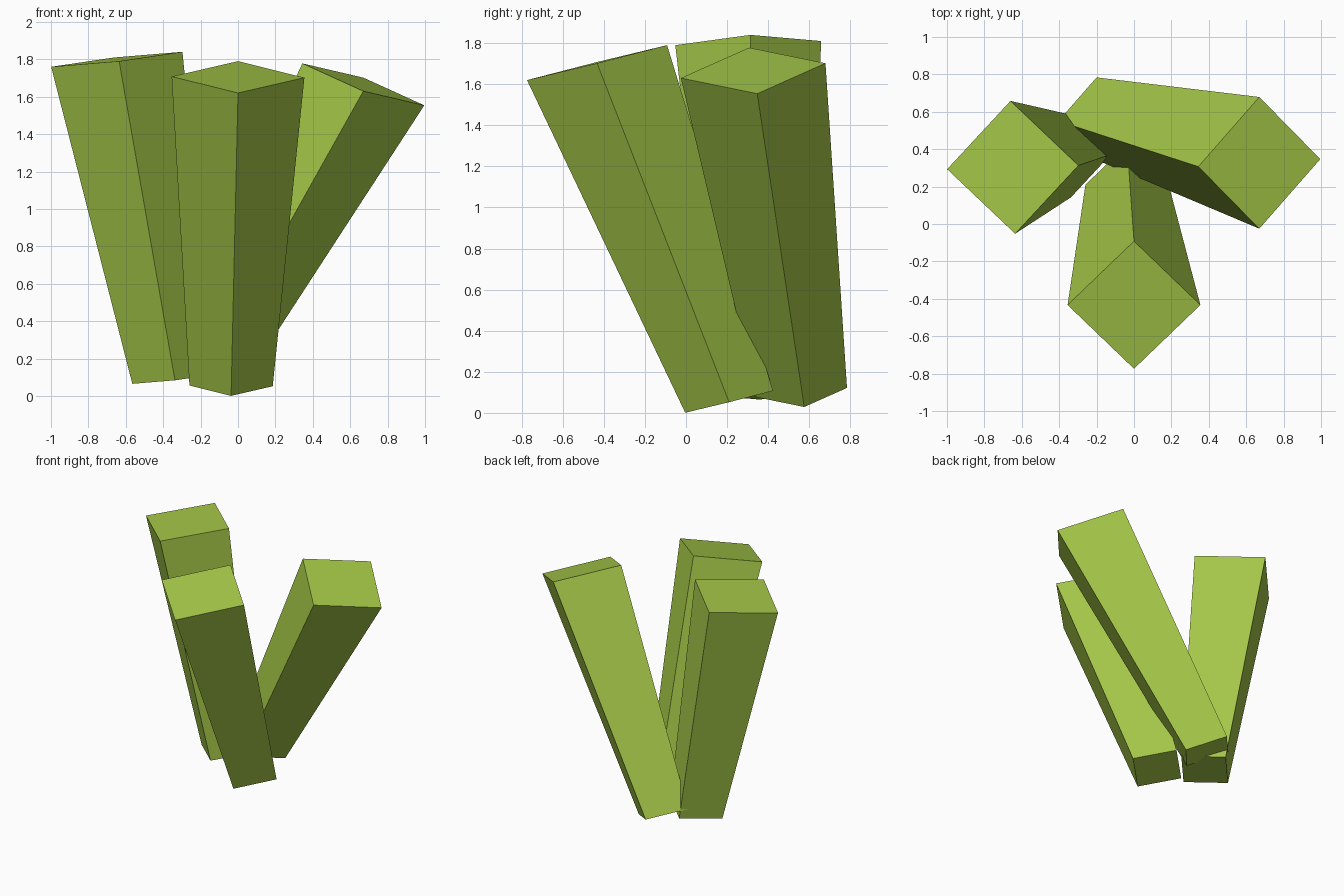
import bpy, bmesh
from mathutils import Vector

if "Cube" in bpy.data.objects:
    bpy.data.objects.remove(bpy.data.objects["Cube"])

green = bpy.data.materials.new("leaf green")
green.diffuse_color = (0.376, 0.578, 0.065, 1)
green.use_nodes = True
green.node_tree.nodes["Principled BSDF"].inputs["Base Color"].default_value = green.diffuse_color

TAPER = 0.627  # foot size relative to top size


def tapered_post(name, foot, top, u, v):
    """Leaning square post; u and v are the half diagonals of its top."""
    foot, top, u, v = map(Vector, (foot, top, u, v))
    bm = bmesh.new()
    rings = [[bm.verts.new(c + d * s) for d in (u, v, -u, -v)]
             for c, s in ((foot, TAPER), (top, 1))]
    low, high = rings
    bm.faces.new(low[::-1])
    bm.faces.new(high)
    for i in range(4):
        j = (i + 1) % 4
        bm.faces.new((low[i], low[j], high[j], high[i]))
    bmesh.ops.recalc_face_normals(bm, faces=bm.faces)
    mesh = bpy.data.meshes.new(name)
    bm.to_mesh(mesh)
    bm.free()
    mesh.materials.append(green)
    bpy.context.collection.objects.link(bpy.data.objects.new(name, mesh))


# Three stalks fanning out from a shared base
tapered_post("front_stalk", (-0.037, 0.21, 0.054), (0, -0.433, 1.705),
             (0.355, 0, -0.003), (0, 0.341, 0.085))
tapered_post("left_stalk", (-0.345, 0.365, 0.09), (-0.648, 0.303, 1.80),
             (0.351, 0.01, 0.04), (-0.0125, 0.355, 0.01))
tapered_post("right_stalk", (-0.2, 0.563, 0.099), (0.67, 0.327, 1.666),
             (0.326, 0.02, -0.112), (0, 0.352, 0.036))
